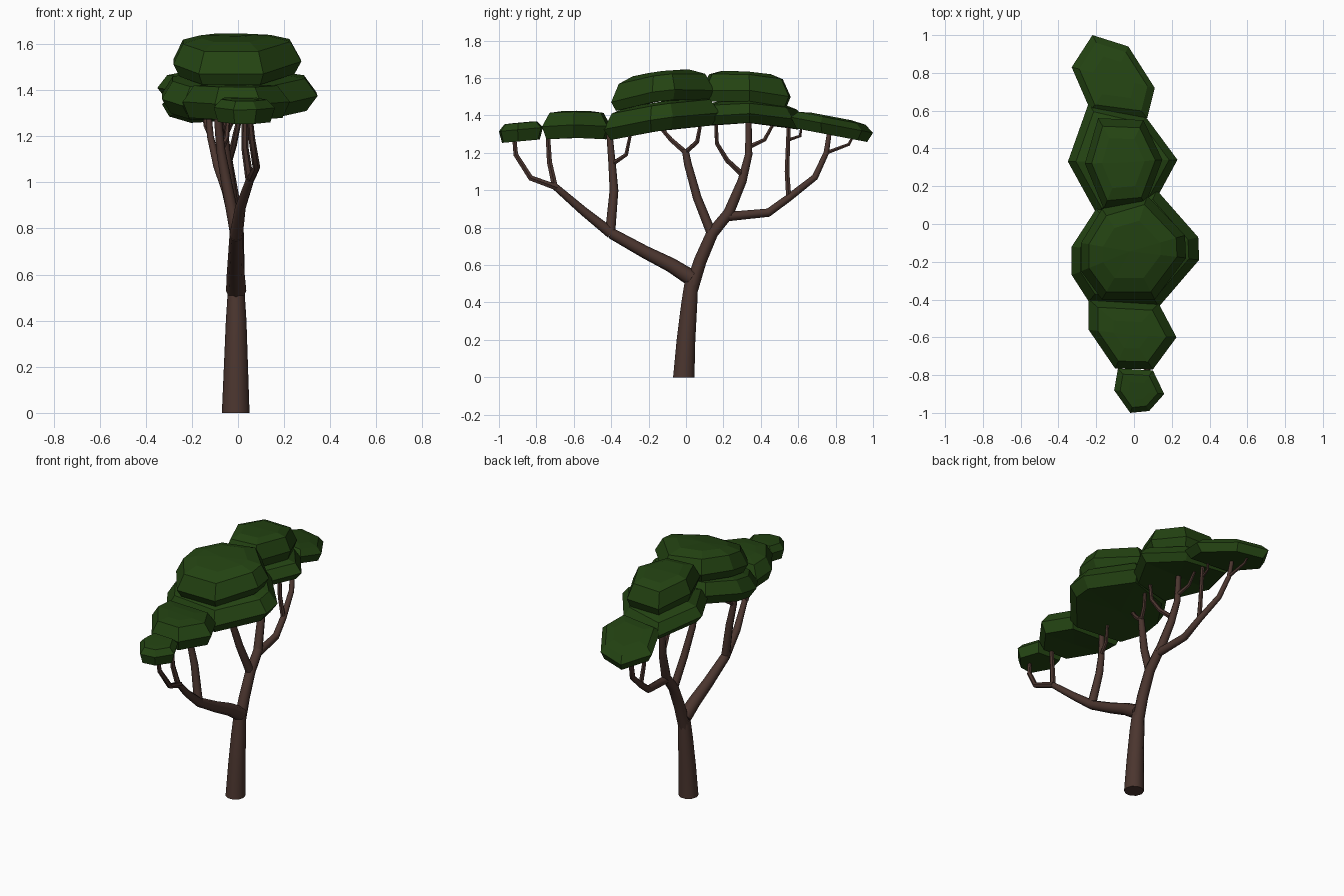
import bpy, bmesh, math
from mathutils import Vector


def material(name, rgb):
    m = bpy.data.materials.new(name)
    m.diffuse_color = (*rgb, 1)
    return m


BARK = material("brown_bark", (0.070, 0.036, 0.028))
LEAF = material("dark_green_leaves", (0.017, 0.056, 0.006))


def finish(bm, name, mat):
    bmesh.ops.recalc_face_normals(bm, faces=bm.faces)
    me = bpy.data.meshes.new(name)
    bm.to_mesh(me)
    bm.free()
    me.materials.append(mat)
    ob = bpy.data.objects.new(name, me)
    bpy.context.collection.objects.link(ob)
    return ob


def bridge(bm, rings):
    n = len(rings[0])
    for a, b in zip(rings, rings[1:]):
        for i in range(n):
            j = (i + 1) % n
            bm.faces.new((a[i], a[j], b[j], b[i]))


def limb(name, path, r0, r1, sides=8):
    """Tapered tube along a path, radius r0 to r1."""
    pts = [Vector(p) for p in path]
    bm = bmesh.new()
    rings = []
    last = len(pts) - 1
    for k, p in enumerate(pts):
        d = (pts[min(k + 1, last)] - pts[max(k - 1, 0)]).normalized()
        if k == 0 and p.z == 0:
            d = Vector((0, 0, 1))
        u = Vector((1, 0, 0))
        u = (u - d * u.dot(d)).normalized()
        v = d.cross(u)
        r = r0 + (r1 - r0) * k / last
        rings.append([bm.verts.new(p + r * (u * math.cos(t) + v * math.sin(t)))
                      for t in (2 * math.pi * i / sides for i in range(sides))])
    bridge(bm, rings)
    bm.faces.new(rings[0])
    bm.faces.new(rings[-1])
    ob = finish(bm, name, BARK)
    bpy.ops.object.select_all(action='DESELECT')
    ob.select_set(True)
    bpy.context.view_layer.objects.active = ob
    bpy.ops.object.shade_smooth_by_angle(angle=math.radians(50))


def pad(name, outline, rings, slope=0.0, bend=0.0):
    """Faceted leaf pad: rings are (scale, z), tilted and arched along y."""
    c = sum((Vector(p) for p in outline), Vector((0, 0))) / len(outline)
    bm = bmesh.new()

    def vert(p, s, z):
        q = c + (Vector(p) - c) * s
        dy = q.y - c.y
        return bm.verts.new((q.x, q.y, z + slope * dy - bend * dy * dy))

    loops = [[vert(p, s, z) for p in outline] for s, z in rings]
    bridge(bm, loops)
    # close both ends with a fan so the arch stays clean
    for loop, (s, z) in ((loops[0], rings[0]), (loops[-1], rings[-1])):
        mid = vert(c, 1, z)
        for i in range(len(loop)):
            bm.faces.new((loop[i], loop[(i + 1) % len(loop)], mid))
    finish(bm, name, LEAF)


# trunk and main limbs
limb("trunk", [(-.01, -.012, 0), (-.009, 0, .2), (-.008, .018, .4), (-.008, .03, .52)], .06, .037, 10)
limb("upper_trunk", [(-.008, .025, .46), (-.006, .075, .62), (-.006, .14, .77), (-.01, .23, .88)], .037, .029)
limb("front_limb", [(-.008, .03, .53), (-.01, -.08, .6), (-.01, -.22, .67), (-.008, -.4, .77)], .044, .029)
limb("front_reach", [(-.008, -.4, .77), (.01, -.55, .89), (.055, -.7, 1.02)], .029, .018)
limb("front_tip", [(.055, -.69, 1.015), (.08, -.83, 1.065), (.06, -.91, 1.19), (.05, -.92, 1.30)], .019, .012, 6)
limb("front_riser", [(.05, -.7, 1.015), (.03, -.73, 1.15), (.03, -.74, 1.32)], .018, .013, 6)
limb("middle_front_riser", [(-.008, -.405, .78), (-.05, -.385, 1.0), (-.075, -.395, 1.14), (-.09, -.41, 1.31)], .027, .016)
limb("middle_front_twig", [(-.075, -.395, 1.14), (-.05, -.32, 1.19), (-.04, -.295, 1.31)], .014, .009, 6)
limb("centre_branch", [(-.006, .14, .76), (-.03, .06, .96), (-.055, .01, 1.14), (-.06, -.005, 1.22)], .026, .018)
limb("centre_twig_front", [(-.06, 0, 1.2), (-.08, -.08, 1.27), (-.1, -.14, 1.34)], .016, .011, 6)
limb("centre_twig_back", [(-.06, -.005, 1.2), (-.03, .06, 1.26), (-.02, .08, 1.37)], .015, .01, 6)
limb("rear_branch", [(-.01, .22, .86), (-.04, .3, 1.05), (-.06, .335, 1.19), (-.07, .335, 1.40)], .029, .015)
limb("rear_branch_twig_front", [(-.045, .305, 1.08), (-.02, .22, 1.16), (0, .165, 1.25), (.01, .16, 1.38)], .017, .01, 6)
limb("rear_branch_twig_back", [(-.06, .335, 1.23), (-.08, .42, 1.27), (-.09, .47, 1.36)], .014, .009, 6)
limb("rear_limb", [(-.01, .23, .86), (-.03, .44, .88), (-.05, .55, .96), (-.09, .69, 1.07),
                   (-.12, .75, 1.2), (-.13, .77, 1.33)], .025, .012)
limb("rear_riser", [(-.05, .55, .95), (-.07, .54, 1.1), (-.08, .55, 1.37)], .016, .012, 6)
limb("rear_riser_twig", [(-.08, .55, 1.27), (-.07, .61, 1.29), (-.06, .62, 1.36)], .01, .007, 6)
limb("rear_tip_twig", [(-.12, .75, 1.2), (-.14, .87, 1.245), (-.15, .9, 1.30)], .011, .007, 6)

# lower leaf pads, back to front
pad("rear_pad", [(-.22, 1), (-.03, .94), (.11, .72), (.07, .56), (-.23, .6), (-.33, .83)],
    [(.86, 1.295), (1, 1.35), (.82, 1.385), (.5, 1.395)], slope=-.19)
pad("middle_rear_pad", [(-.24, .64), (.06, .57), (.23, .34), (.1, .1), (-.19, .04), (-.35, .33)],
    [(.86, 1.36), (1, 1.41), (.85, 1.465), (.6, 1.48)], slope=-.03, bend=.4)
pad("middle_front_pad", [(.12, .18), (.34, -.07), (.345, -.19), (.13, -.44), (-.24, -.41),
                         (-.33, -.27), (-.33, -.12), (-.2, .08)],
    [(.87, 1.315), (1, 1.38), (.85, 1.455), (.6, 1.47)], slope=.15, bend=.15)
pad("front_pad", [(-.24, -.4), (.13, -.42), (.225, -.6), (.1, -.77), (-.1, -.765), (-.24, -.56)],
    [(.87, 1.28), (1, 1.35), (.78, 1.42), (.4, 1.425)], bend=.3)
pad("front_tip_pad", [(-.085, -.765), (.1, -.775), (.16, -.9), (.08, -.99), (-.02, -1), (-.105, -.88)],
    [(.86, 1.262), (1, 1.325), (.75, 1.36), (.4, 1.362)], slope=.09)

# upper leaf crowns
pad("rear_crown", [(-.19, .56), (.05, .55), (.15, .34), (.06, .1), (-.16, .08), (-.26, .32)],
    [(.9, 1.475), (1, 1.535), (.82, 1.62), (.55, 1.635)], slope=-.07, bend=.35)
pad("front_crown", [(.07, .15), (.27, -.06), (.275, -.18), (.11, -.4), (-.17, -.4),
                    (-.28, -.25), (-.28, -.1), (-.17, .08)],
    [(.9, 1.475), (1, 1.53), (.84, 1.615), (.55, 1.635)], slope=.13, bend=.4)
